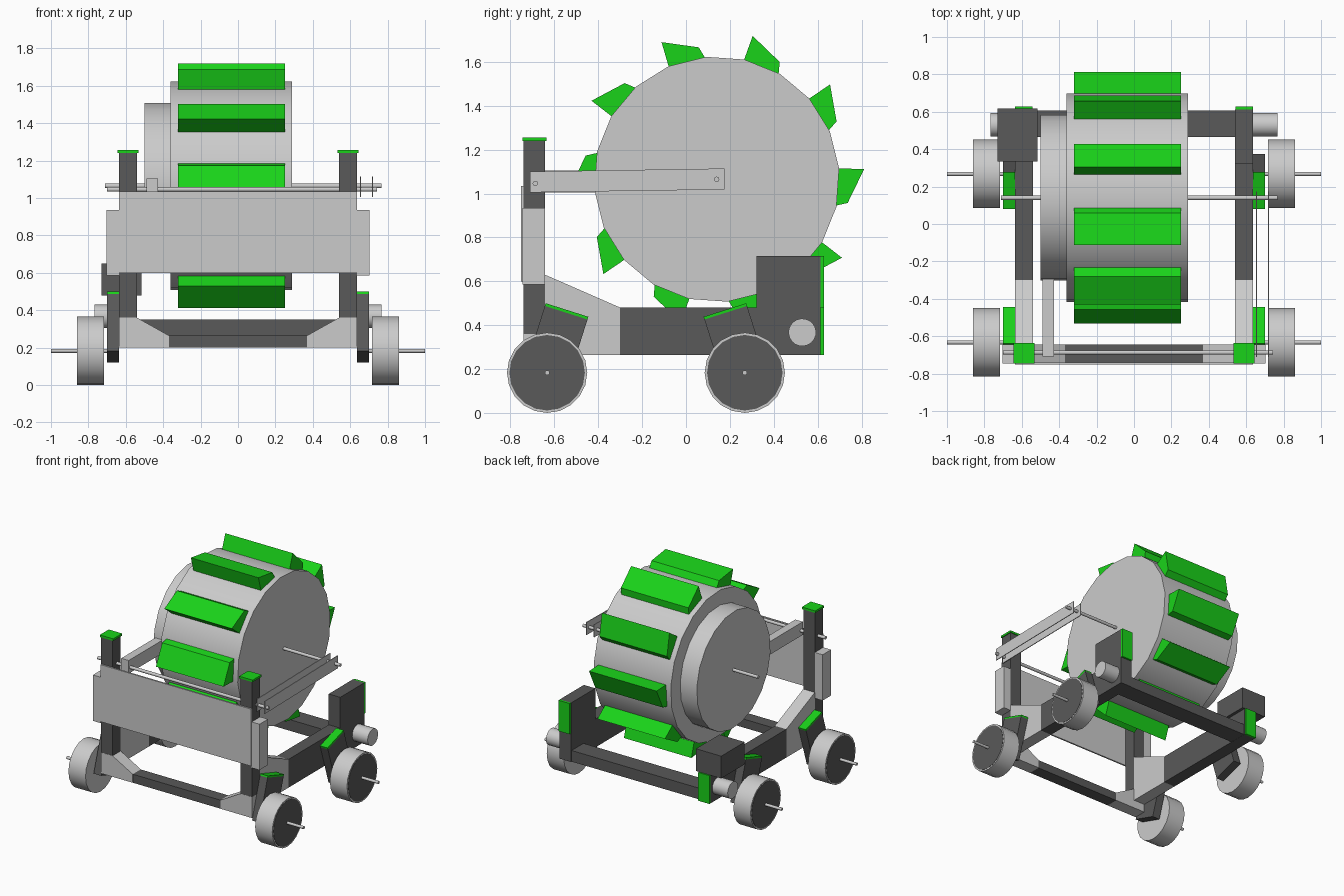
import bpy, math
from math import sin, cos, radians

if "Cube" in bpy.data.objects:
    bpy.data.objects.remove(bpy.data.objects["Cube"])


def material(name, rgb):
    m = bpy.data.materials.new(name)
    m.diffuse_color = (*rgb, 1)
    m.use_nodes = True
    m.node_tree.nodes["Principled BSDF"].inputs["Base Color"].default_value = m.diffuse_color
    return m


GREEN = material("green", (0.01, 0.65, 0.01))
DARK = material("dark_grey", (0.1, 0.1, 0.1))


def mesh_object(name, verts, faces, mat=None):
    me = bpy.data.meshes.new(name)
    me.from_pydata(verts, [], faces)
    ob = bpy.data.objects.new(name, me)
    bpy.context.collection.objects.link(ob)
    if mat:
        me.materials.append(mat)
    return ob


def prism(name, profile, a, b, mat=None, axis="x"):
    """Extrude a profile (y,z along x, or x,z along y) from a to b."""
    put = (lambda t, p: (t, p[0], p[1])) if axis == "x" else (lambda t, p: (p[0], t, p[1]))
    # keep a consistent winding so that normals face outwards
    area = sum(p[0] * q[1] - q[0] * p[1] for p, q in zip(profile, profile[1:] + profile[:1]))
    pts = profile if (area > 0) == (axis == "x") else profile[::-1]
    a, b = min(a, b), max(a, b)
    n = len(pts)
    verts = [put(a, p) for p in pts] + [put(b, p) for p in pts]
    faces = [list(range(n))[::-1], list(range(n, 2 * n))]
    faces += [[i, (i + 1) % n, n + (i + 1) % n, n + i] for i in range(n)]
    return mesh_object(name, verts, faces, mat)


def box(name, x, y, z, mat=None):
    return prism(name, [(y[0], z[0]), (y[1], z[0]), (y[1], z[1]), (y[0], z[1])], x[0], x[1], mat)


def cyl(name, x0, x1, y, z, r, n=20, mat=None, start=5):
    pts = [(y + r * cos(radians(start + 360 * i / n)), z + r * sin(radians(start + 360 * i / n)))
           for i in range(n)]
    ob = prism(name, pts, x0, x1, mat)
    bpy.ops.object.select_all(action="DESELECT")
    bpy.context.view_layer.objects.active = ob
    ob.select_set(True)
    bpy.ops.object.shade_smooth_by_angle(angle=radians(35))
    return ob


# Drum, side disc and axle
CY, CZ = 0.14, 1.065
cyl("drum", -0.36, 0.29, CY, CZ, 0.56)
cyl("drum_side_disc", -0.50, -0.36, CY, CZ, 0.445)
cyl("drum_axle", -0.71, 0.768, CY, CZ, 0.012, 12)

# Ring of ten cutting teeth
tooth = [(0.545, 0.05), (0.672, 0.046), (0.597, -0.108), (0.535, -0.122)]
for k in range(10):
    c, s = cos(radians(36 * k)), sin(radians(36 * k))
    prism(f"tooth_{k}", [(CY + u * c - v * s, CZ + u * s + v * c) for u, v in tooth],
          -0.32, 0.25, GREEN)

# Front rod, twin drum arm on the right, solid arm on the left
cyl("front_rod", -0.70, 0.742, -0.687, 1.046, 0.012, 12)
arm = [(-0.71, 1.005), (0.175, 1.018), (0.175, 1.114), (-0.71, 1.10)]
for i, x in enumerate((0.655, 0.72)):
    prism(f"right_arm_plate_{i}", arm, x - 0.003, x + 0.003)
box("left_arm", (-0.49, -0.427), (-0.708, -0.28), (1.005, 1.105))

# Front panel and cross members
box("front_panel", (-0.635, 0.635), (-0.752, -0.74), (0.60, 1.035))
box("front_cross_bar", (-0.37, 0.37), (-0.74, -0.645), (0.20, 0.265), DARK)
box("rear_cross_bar", (-0.54, 0.54), (0.465, 0.608), (0.265, 0.35), DARK)

W = 0.183  # wheel radius
for side, s in (("left", -1), ("right", 1)):
    inner, outer = 0.54 * s, 0.637 * s
    # Post with cap, gussets and side plate
    box(f"{side}_post", (inner, outer), (-0.74, -0.643), (0.36, 1.24), DARK)
    box(f"{side}_post_cap", (0.532 * s, 0.645 * s), (-0.745, -0.637), (1.24, 1.256), GREEN)
    prism(f"{side}_front_gusset", [(0.637 * s, 0.20), (0.37 * s, 0.20), (0.37 * s, 0.265),
                                   (0.54 * s, 0.36), (0.637 * s, 0.36)],
          -0.741, -0.643, None, "y")
    prism(f"{side}_rail_gusset", [(-0.643, 0.264), (-0.30, 0.264), (-0.30, 0.48), (-0.643, 0.63)],
          inner, outer)
    box(f"{side}_side_plate", (outer, 0.703 * s), (-0.745, -0.643), (0.585, 0.935))
    # Lower rail and motor
    box(f"{side}_rail", (inner, outer), (-0.30, 0.613), (0.264, 0.48), DARK)
    cyl(f"{side}_motor", outer, 0.767 * s, 0.53, 0.367, 0.063, 20)
    # Wheels with tilted brackets
    for end, y, t in (("front", -0.633, 1), ("rear", 0.268, -1)):
        name = f"{side}_{end}"
        cyl(name + "_wheel", 0.716 * s, 0.86 * s, y, W, W, 20, None, 0)
        cyl(name + "_wheel_face", 0.858 * s, 0.862 * s, y, W, W * 0.94, 20, DARK, 0)
        cyl(name + "_wheel_axle", 0.64 * s, 1.0 * s, y, W, 0.011, 12)
        a = radians(17.6)

        def tilt(lo, hi):
            return [(y + t * (u * cos(a) + v * sin(a)), W - u * sin(a) + v * cos(a))
                    for u, v in ((-0.102, lo), (0.102, lo), (0.102, hi), (-0.102, hi))]
        prism(name + "_bracket", tilt(-0.034, 0.287), 0.637 * s, 0.70 * s, DARK)
        prism(name + "_bracket_cap", tilt(0.287, 0.30), 0.637 * s, 0.70 * s, GREEN)

# Rear right block and rear left box with green end strips
box("rear_right_block", (0.54, 0.637), (0.322, 0.612), (0.48, 0.715), DARK)
box("rear_right_strip", (0.543, 0.637), (0.612, 0.628), (0.48, 0.715), GREEN)
box("rear_left_box", (-0.73, -0.517), (0.335, 0.618), (0.48, 0.65), DARK)
box("rear_left_strip", (-0.637, -0.543), (0.613, 0.628), (0.264, 0.48), GREEN)
